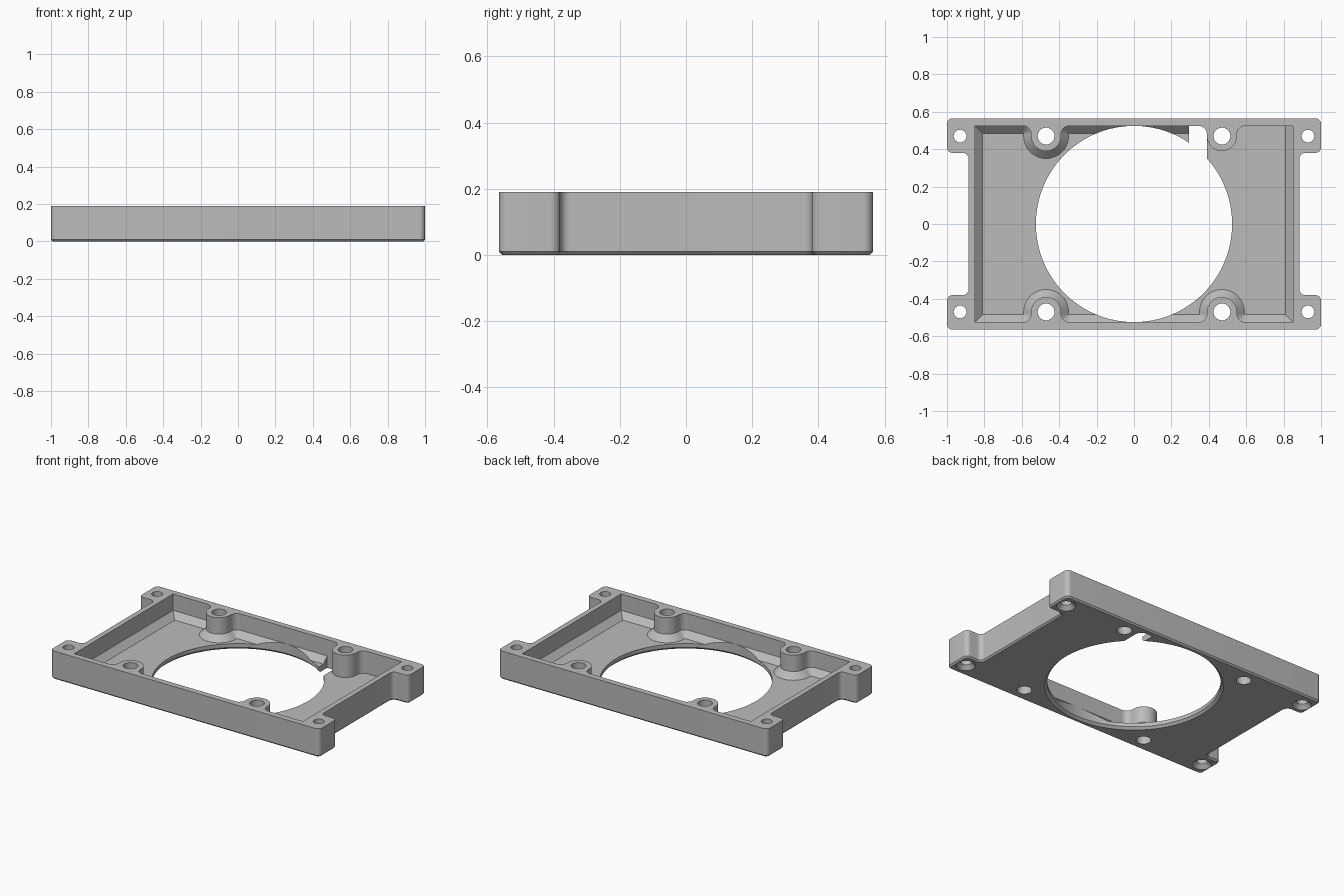
import bpy, bmesh, math
from mathutils import Vector

if "Cube" in bpy.data.objects:
    bpy.data.objects.remove(bpy.data.objects["Cube"])

HEIGHT, FLOOR, BEVEL = 0.19, 0.04, 0.04
HALF_X, HALF_Y = 0.85, 0.525          # pocket half size
BOSS, BOSS_R, FILLET = 0.47, 0.08, 0.045

grey = bpy.data.materials.new("plain_grey")
grey.use_nodes = True
grey.diffuse_color = (0.5, 0.5, 0.5, 1)
grey.node_tree.nodes["Principled BSDF"].inputs["Base Color"].default_value = (0.5, 0.5, 0.5, 1)


def round_path(corners, steps=10):
    """Closed path from (x, y, radius) right-angle corners, with arcs."""
    path = []
    for i, (x, y, r) in enumerate(corners):
        p = Vector((x, y))
        if r <= 0:
            path.append(p)
            continue
        a = (Vector(corners[i - 1][:2]) - p).normalized() * r
        b = (Vector(corners[(i + 1) % len(corners)][:2]) - p).normalized() * r
        for k in range(steps + 1):
            t = k / steps * math.pi / 2
            q = p + a + b - b * math.cos(t) - a * math.sin(t)
            if not path or (q - path[-1]).length > 1e-5:
                path.append(q)
    return path


def circle(r, x=0, y=0, n=48):
    return [Vector((x + r * math.cos(math.tau * k / n), y + r * math.sin(math.tau * k / n)))
            for k in range(n)]


def loft(name, layers):
    """Solid through a stack of (path, z) layers."""
    bm = bmesh.new()
    rings = [[bm.verts.new((p.x, p.y, z)) for p in path] for path, z in layers]
    n = len(rings[0])
    for low, high in zip(rings, rings[1:]):
        for i in range(n):
            j = (i + 1) % n
            bm.faces.new((low[i], low[j], high[j], high[i]))
    bm.faces.new(rings[0][::-1])
    bm.faces.new(rings[-1])
    bmesh.ops.recalc_face_normals(bm, faces=bm.faces)
    mesh = bpy.data.meshes.new(name)
    bm.to_mesh(mesh)
    bm.free()
    mesh.materials.append(grey)
    obj = bpy.data.objects.new(name, mesh)
    bpy.context.collection.objects.link(obj)
    return obj


def outline(d):
    """Plate outline with four corner tabs, inset by d."""
    x, y, w, t, r = 1 - d, 0.565 - d, 0.885 - d, 0.38 + d, 0.03
    half = [(-x, -y, r - d), (x, -y, r - d), (x, -t, r - d), (w, -t, r + d)]
    other = [(w, t, r + d), (x, t, r - d), (x, y, r - d), (-x, y, r - d),
             (-x, t, r - d), (-w, t, r + d), (-w, -t, r + d), (-x, -t, r - d)]
    return round_path(half + other)


def boss_corners(side, bx, d):
    """Wall detour around one screw boss; side -1 is front, 1 is back."""
    w, inner = BOSS_R + d, BOSS - BOSS_R - d
    return [(bx + side * w, side * (HALF_Y - d), FILLET - d),
            (bx + side * w, side * inner, w),
            (bx - side * w, side * inner, w),
            (bx - side * w, side * (HALF_Y - d), FILLET - d)]


def pocket(d):
    """Pocket outline inset by d, with a plain wall at the back left."""
    x, y = HALF_X - d, HALF_Y - d
    return round_path(
        [(-x, -y, 0)] + boss_corners(-1, -BOSS, d) + boss_corners(-1, BOSS, d)
        + [(x, -y, 0), (x, HALF_Y, 0)] + boss_corners(1, BOSS, 0)
        + [(0.34, HALF_Y, 0), (0.30, y, 0)] + boss_corners(1, -BOSS, d) + [(-x, y, 0)])


# plate with a fine bevel under it
plate = loft("mounting_plate", [(outline(0.01), 0), (outline(0), 0.01), (outline(0), HEIGHT)])

# pocket with sloped foot along the walls and bosses
cutters = [loft("pocket_cutter", [(pocket(BEVEL), FLOOR), (pocket(0), FLOOR + BEVEL),
                                  (pocket(0), 0.3)])]

# large round opening with bevelled lower rim
R = HALF_Y - 0.0005
cutters.append(loft("opening_cutter", [(circle(R + 0.035, n=128), -0.02),
                                       (circle(R, n=128), 0.015), (circle(R, n=128), 0.3)]))

# cable notch through the floor
notch = round_path([(0.295, 0.3, 0), (0.39, 0.3, 0), (0.39, HALF_Y, FILLET), (0.295, HALF_Y, 0)])
cutters.append(loft("notch_cutter", [(notch, -0.1), (notch, FLOOR + BEVEL)]))

# boss holes and countersunk tab holes
for sx in (-1, 1):
    for sy in (-1, 1):
        hole = circle(0.045, sx * BOSS, sy * BOSS)
        cutters.append(loft("boss_hole_cutter", [(hole, -0.1), (hole, 0.3)]))
        tab = [(circle(r, sx * 0.93, sy * 0.47), z)
               for r, z in ((0.078, -0.02), (0.034, 0.026), (0.034, 0.3))]
        cutters.append(loft("tab_hole_cutter", tab))

# cut everything out of the plate
bpy.context.view_layer.objects.active = plate
for cutter in cutters:
    cutter.hide_render = True
    mod = plate.modifiers.new("cut", "BOOLEAN")
    mod.operation, mod.solver, mod.object = "DIFFERENCE", "EXACT", cutter
    bpy.ops.object.modifier_apply(modifier=mod.name)
    bpy.data.objects.remove(cutter)

bpy.ops.object.select_all(action="DESELECT")
plate.select_set(True)
bpy.ops.object.shade_smooth_by_angle(angle=math.radians(30))
